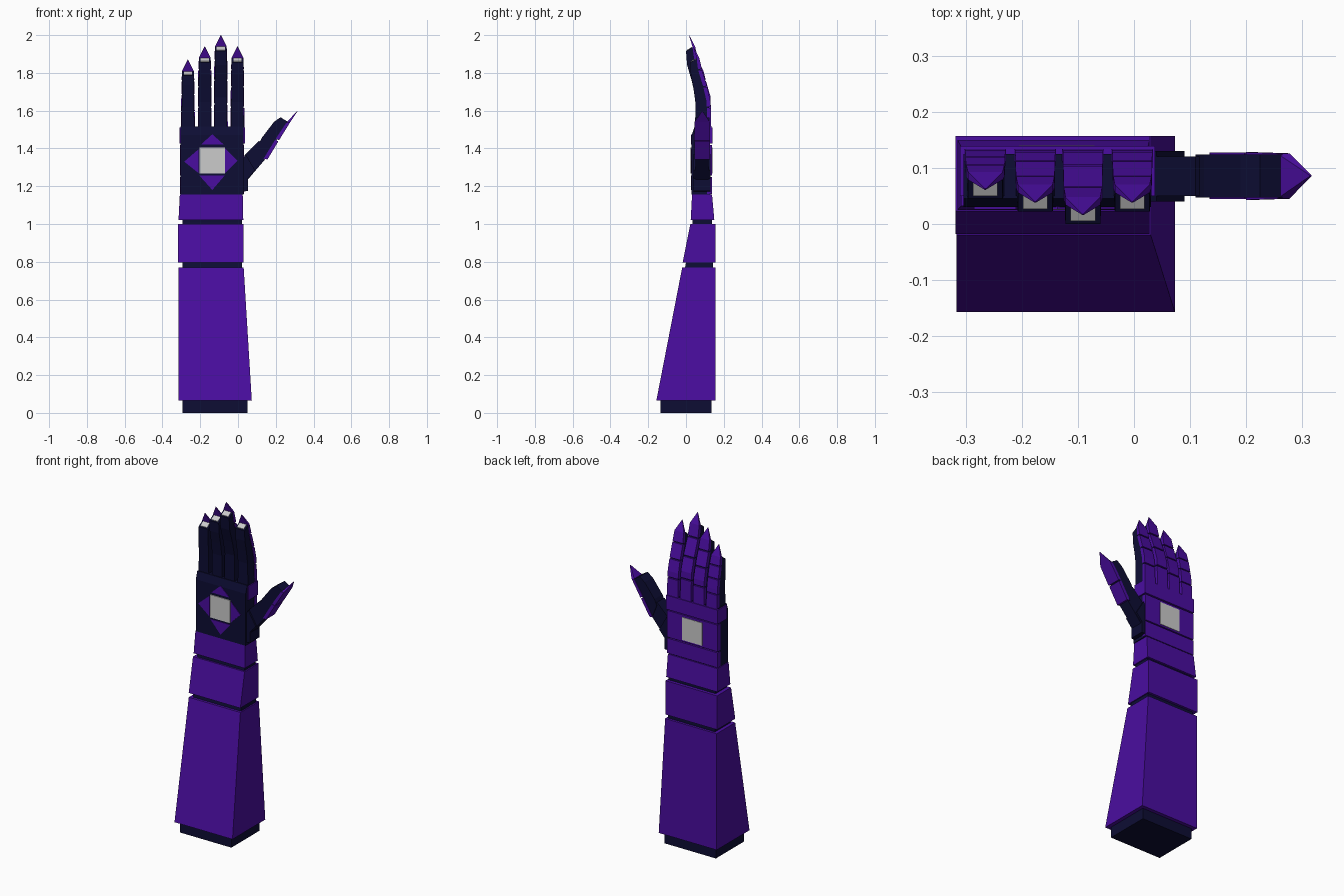
import bpy, bmesh

if "Cube" in bpy.data.objects:
    bpy.data.objects.remove(bpy.data.objects["Cube"])


def material(name, rgb):
    m = bpy.data.materials.new(name)
    m.diffuse_color = (*rgb, 1)
    m.use_nodes = True
    m.node_tree.nodes["Principled BSDF"].inputs["Base Color"].default_value = m.diffuse_color
    return m


PURPLE = material("purple_armor", (0.068, 0.004, 0.35))
NAVY = material("dark_navy", (0.004, 0.004, 0.034))
GREY = material("light_grey", (0.60, 0.60, 0.60))


def finish(name, bm, mat):
    bmesh.ops.recalc_face_normals(bm, faces=bm.faces)
    me = bpy.data.meshes.new(name)
    bm.to_mesh(me)
    bm.free()
    me.materials.append(mat)
    ob = bpy.data.objects.new(name, me)
    bpy.context.collection.objects.link(ob)
    return ob


def loft(name, sections, mat):
    """Skin four-sided rings: (x0, x1, front (y, z), back (y, z))."""
    bm = bmesh.new()
    rings = []
    for x0, x1, f, b in sections:
        rings.append([bm.verts.new(p) for p in
                      ((x0, *f), (x1, *f), (x1, *b), (x0, *b))])
    for lo, hi in zip(rings, rings[1:]):
        for i in range(4):
            j = (i + 1) % 4
            bm.faces.new((lo[i], lo[j], hi[j], hi[i]))
    bm.faces.new(rings[0])
    bm.faces.new(rings[-1])
    return finish(name, bm, mat)


def block(name, levels, mat):
    """Stack of level rectangles: (z, x0, x1, y0, y1)."""
    return loft(name, [(x0, x1, (y0, z), (y1, z)) for z, x0, x1, y0, y1 in levels], mat)


def prism(name, outline, y0, y1, mat):
    """Extrude an x-z outline from y0 to y1."""
    bm = bmesh.new()
    a = [bm.verts.new((x, y0, z)) for x, z in outline]
    b = [bm.verts.new((x, y1, z)) for x, z in outline]
    bm.faces.new(a)
    bm.faces.new(b)
    for i in range(len(a)):
        j = (i + 1) % len(a)
        bm.faces.new((a[i], a[j], b[j], b[i]))
    return finish(name, bm, mat)


# Inner arm and the three armour sleeves
block("inner_arm", [(0, -.295, .05, -.135, .135), (.07, -.295, .05, -.135, .135),
                    (.78, -.295, .022, -.003, .143), (1.01, -.295, .02, .035, .138),
                    (1.16, -.29, .02, .04, .13)], NAVY)
block("forearm_sleeve", [(.065, -.316, .073, -.157, .157), (.77, -.316, .03, -.02, .157)], PURPLE)
block("middle_sleeve", [(.795, -.318, .028, -.018, .157), (1.0, -.318, .028, .023, .157)], PURPLE)
block("wrist_sleeve", [(1.02, -.315, .028, .025, .15), (1.155, -.308, .025, .032, .138)], PURPLE)

# Palm with armour on the back of the hand
block("palm", [(1.155, -.304, .03, .03, .125), (1.47, -.304, .03, .03, .125),
               (1.515, -.304, .03, .045, .125)], NAVY)
block("lower_hand_plate", [(1.16, -.307, .032, .11, .137), (1.25, -.307, .032, .11, .137)], PURPLE)
block("middle_hand_plate", [(1.257, -.307, .032, .11, .137), (1.418, -.307, .032, .11, .137)], PURPLE)
block("knuckle_plate", [(1.425, -.31, .037, .05, .139), (1.51, -.31, .037, .05, .139)], PURPLE)

# Square lights on both sides and the four-pointed palm trim
gem = [(-.205, 1.267), (-.07, 1.267), (-.07, 1.405), (-.205, 1.405)]
prism("palm_light", gem, .025, .031, GREY)
prism("hand_back_light", gem, .135, .140, GREY)
for side, tri in (("top", [(-.197, 1.42), (-.075, 1.42), (-.136, 1.475)]),
                  ("bottom", [(-.205, 1.257), (-.07, 1.257), (-.136, 1.18)]),
                  ("left", [(-.21, 1.27), (-.21, 1.395), (-.285, 1.33)]),
                  ("right", [(-.068, 1.27), (-.068, 1.40), (-.002, 1.335)])):
    prism("palm_trim_" + side, tri, .026, .031, PURPLE)

# Fingers: curved dark core, three back plates, pointed claw, light fingertip
BASE = 1.505
CURL = [(0, 0), (.4, 0), (.62, .4), (.82, .88), (1, 1)]


def curl_at(t):
    for (t0, c0), (t1, c1) in zip(CURL, CURL[1:]):
        if t <= t1:
            return c0 + (c1 - c0) * (t - t0) / (t1 - t0)
    return 1


def finger(name, cx, length, curl):
    def front(t):
        return (.05 - curl * curl_at(t), BASE + length * t - .025 * t)

    def back(t, off=0):
        return (.125 - curl * curl_at(t) - .035 * t * t + off, BASE + length * t)

    def half(t):
        return .034 - .003 * t

    loft(name + "_core", [(cx - half(t), cx + half(t), front(t), back(t)) for t, _ in CURL], NAVY)
    for i, ts in enumerate(((.0, .29), (.31, .4, .58), (.60, .82))):
        loft(f"{name}_plate_{i + 1}",
             [(cx - half(t) - .003, cx + half(t) + .003, back(t, -.012), back(t, .009))
              for t in ts], PURPLE)
    ty, tz = back(1)
    loft(name + "_claw",
         [(cx - .034, cx + .034, back(.84, -.012), back(.84, .009)),
          (cx - .031, cx + .031, (ty - .006, tz), (ty + .008, tz)),
          (cx - .001, cx + .001, (ty - .024, tz + .058), (ty - .022, tz + .06))], PURPLE)
    fy, fz = front(1)
    slope = (tz - fz) / (ty - fy)
    y0, y1 = fy + .006, ty - .007
    z0, z1 = fz + slope * .006, tz - slope * .007
    loft(name + "_tip_light",
         [(cx - .022, cx + .022, (y0, z0 - .002), (y1, z1 - .002)),
          (cx - .022, cx + .022, (y0 - .001, z0 + .003), (y1 - .001, z1 + .003))], GREY)


for name, cx, length, curl in (("little_finger", -.265, .305, .005),
                               ("ring_finger", -.176, .375, .028),
                               ("middle_finger", -.091, .435, .05),
                               ("index_finger", -.003, .375, .028)):
    finger(name, cx, length, curl)

# Thumb: base joint, two dark segments, outer plate and claw
prism("thumb_base", [(.015, 1.17), (.052, 1.175), (.052, 1.24), (.09, 1.285),
                     (.04, 1.37), (.02, 1.33)], .04, .13, NAVY)
prism("thumb_lower", [(.03, 1.22), (.052, 1.235), (.15, 1.35), (.165, 1.40),
                      (.11, 1.44), (.035, 1.365)], .05, .12, NAVY)
prism("thumb_upper", [(.14, 1.345), (.265, 1.54), (.225, 1.565), (.19, 1.54),
                      (.125, 1.455), (.11, 1.42)], .047, .124, NAVY)
prism("thumb_plate", [(.135, 1.345), (.156, 1.342), (.213, 1.437), (.197, 1.447)],
      .045, .127, PURPLE)


# Claw tapers to a point along the outer thumb edge
def claw_ring(inner, outer, y0, y1):
    return [(inner[0], y0, inner[1]), (outer[0], y0, outer[1]),
            (outer[0], y1, outer[1]), (inner[0], y1, inner[1])]


bm = bmesh.new()
rings = [[bm.verts.new(p) for p in claw_ring(*r)] for r in (
    ((.200, 1.452), (.217, 1.443), .043, .128),
    ((.255, 1.535), (.277, 1.540), .045, .126),
    ((.313, 1.599), (.316, 1.598), .085, .087))]
for lo, hi in zip(rings, rings[1:]):
    for i in range(4):
        j = (i + 1) % 4
        bm.faces.new((lo[i], lo[j], hi[j], hi[i]))
bm.faces.new(rings[0])
bm.faces.new(rings[-1])
finish("thumb_claw", bm, PURPLE)
